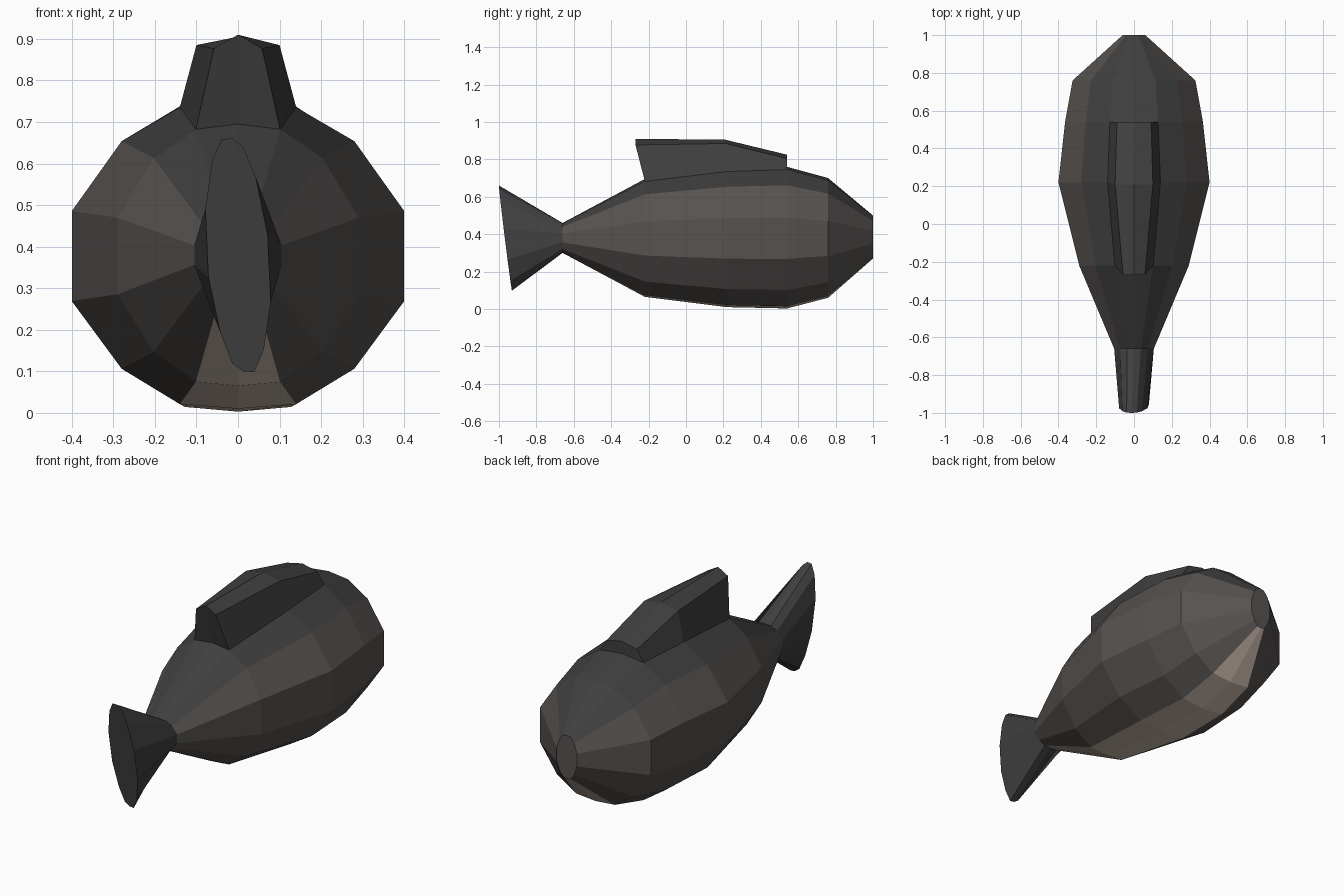
import bpy, bmesh

if "Cube" in bpy.data.objects:
    bpy.data.objects.remove(bpy.data.objects["Cube"])

def material(name, r, g, b):
    m = bpy.data.materials.new(name)
    m.diffuse_color = (r, g, b, 1)
    m.use_nodes = True
    m.node_tree.nodes["Principled BSDF"].inputs["Base Color"].default_value = m.diffuse_color
    return m

DARK = material("back_grey", 0.05, 0.05, 0.05)
SIDE = material("flank_grey", 0.095, 0.085, 0.08)
BELLY = material("belly_beige", 0.62, 0.51, 0.43)
MATS = [DARK, SIDE, BELLY]

# Half cross-section, belly to back, in units of half width / half height
HALF = [(0, -1), (.35, -.97), (.7, -.74), (1, -.3), (1, 0),
        (1, .285), (.7, .74), (.35, .96), (0, 1)]
SECTION = HALF + [(-x, z) for x, z in HALF[-2:0:-1]]
N = len(SECTION)

# Stations: y, half width, bottom z, top z
STATIONS = [(1, .06, .27, .5), (.76, .325, .06, .70), (.54, .365, .003, .76),
            (.22, .40, .01, .75), (-.22, .29, .065, .695), (-.66, .105, .30, .46)]

def ring(y, w, lo, hi):
    c, h = (lo + hi) / 2, (hi - lo) / 2
    return [(x * w, y, c + z * h) for x, z in SECTION]

def column_material(j):
    k = min(j, N - 1 - j)
    return 2 if k == 0 else (0 if k >= 6 else 1)

def finish(bm, name):
    bmesh.ops.recalc_face_normals(bm, faces=bm.faces)
    me = bpy.data.meshes.new(name)
    bm.to_mesh(me)
    bm.free()
    for m in MATS:
        me.materials.append(m)
    ob = bpy.data.objects.new(name, me)
    bpy.context.collection.objects.link(ob)
    return ob

def add_rows(bm, rows):
    return [[bm.verts.new(p) for p in r] for r in rows]

rings = [ring(*s) for s in STATIONS]

# Body, left open under the dorsal fin; the tail fin continues from its last ring
bm = bmesh.new()
rows = add_rows(bm, rings)
for i in range(len(rows) - 1):
    for j in range(N):
        if i in (2, 3) and j in (7, 8):
            continue
        k = (j + 1) % N
        f = bm.faces.new((rows[i][j], rows[i][k], rows[i + 1][k], rows[i + 1][j]))
        f.material_index = column_material(j)
bm.faces.new(rows[0]).material_index = 1

# Tail fin: flared from the last ring, slightly twisted and raked
tail = []
for x, z in SECTION:
    tail.append((x * .075 - z * .013, -.965 - z * .035, .38 + z * .28 - x * .03))
end = add_rows(bm, [tail])[0]
for j in range(N):
    k = (j + 1) % N
    bm.faces.new((rows[-1][j], rows[-1][k], end[k], end[j])).material_index = 0
bm.faces.new(end).material_index = 0

# Dorsal fin: hull over the opening along the back
crest = [(.54, .09, .805, .825), (.21, .10, .885, .905), (-.27, .058, .877, .91)]
fin_rows = []
for r, (y, w, ze, zm) in zip(rows[2:5], crest):
    top = add_rows(bm, [[(w, y, ze), (0, y, zm), (-w, y, ze)]])[0]
    fin_rows.append([r[7]] + top + [r[9]])
for a, b in zip(fin_rows, fin_rows[1:]):
    for j in range(4):
        bm.faces.new((a[j], a[j + 1], b[j + 1], b[j])).material_index = 0
for f, r in ((fin_rows[0], rows[2]), (fin_rows[-1], rows[4])):
    bm.faces.new((r[7], f[1], f[2], r[8])).material_index = 0
    bm.faces.new((r[8], f[2], f[3], r[9])).material_index = 0

finish(bm, "fish_body")
